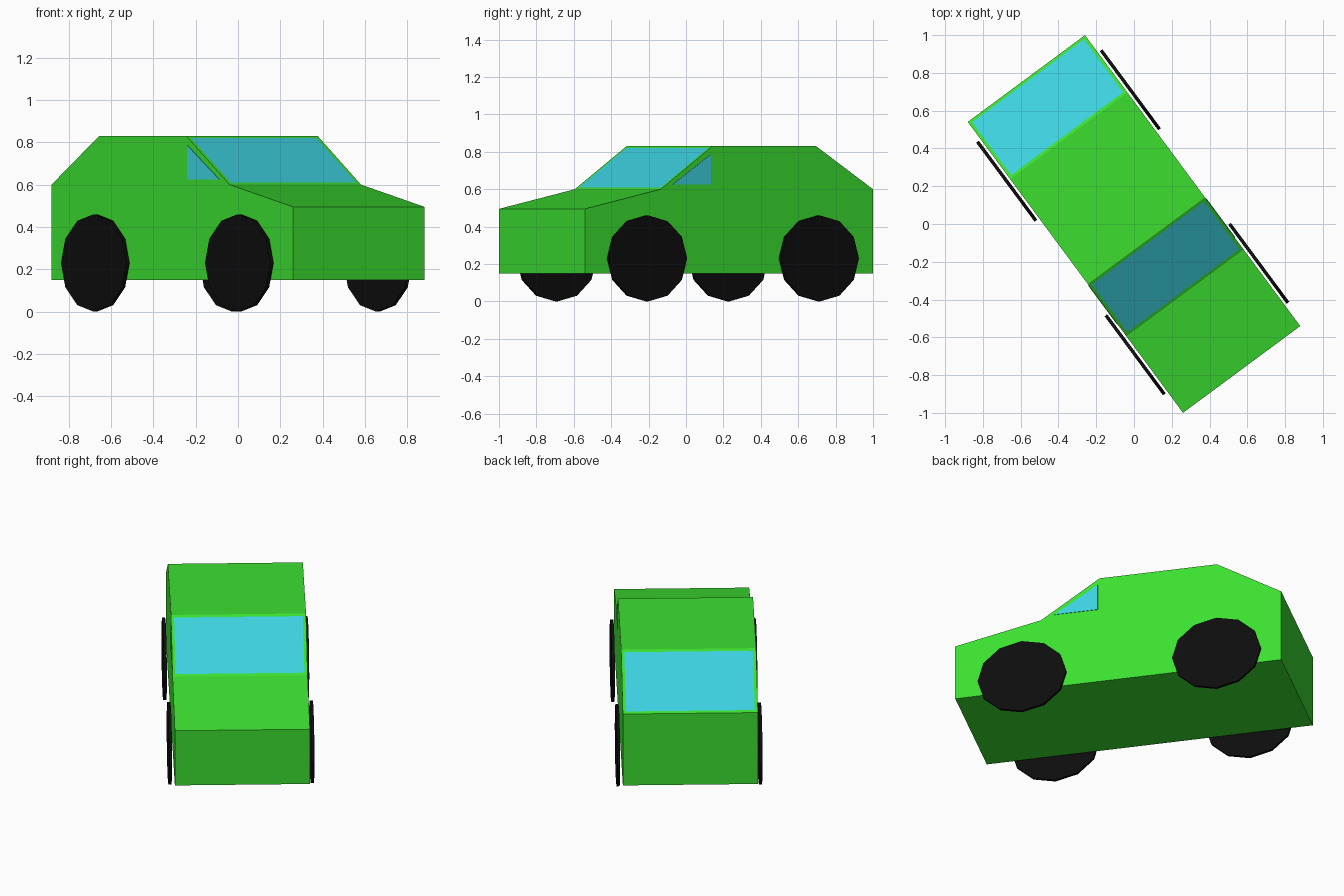
import bpy, bmesh, math
from mathutils import Matrix

cube = bpy.data.objects.get("Cube")
if cube:
    bpy.data.objects.remove(cube, do_unlink=True)

TURN = Matrix.Rotation(math.radians(36.5), 4, 'Z')
HALF_WIDTH = 0.386


def material(name, rgb):
    mat = bpy.data.materials.new(name)
    mat.use_nodes = True
    mat.diffuse_color = (*rgb, 1)
    mat.node_tree.nodes["Principled BSDF"].inputs["Base Color"].default_value = (*rgb, 1)
    return mat


green = material("bright green paint", (0.045, 0.74, 0.03))
glass = material("cyan glass", (0.045, 0.638, 0.74))
rubber = material("black rubber", (0.004, 0.004, 0.004))


def add_object(name, bm, mats):
    """Turn a bmesh into an object set at the car's heading."""
    bmesh.ops.recalc_face_normals(bm, faces=bm.faces)
    mesh = bpy.data.meshes.new(name)
    bm.to_mesh(mesh)
    bm.free()
    for mat in mats:
        mesh.materials.append(mat)
    obj = bpy.data.objects.new(name, mesh)
    obj.matrix_world = TURN
    bpy.context.collection.objects.link(obj)
    return obj


def prism(profile, x0, x1):
    """Extrude a side profile of (y, z) points from x0 to x1."""
    bm = bmesh.new()
    face = bm.faces.new([bm.verts.new((x0, y, z)) for y, z in profile])
    grown = bmesh.ops.extrude_face_region(bm, geom=[face])["geom"]
    verts = [g for g in grown if isinstance(g, bmesh.types.BMVert)]
    bmesh.ops.translate(bm, verts=verts, vec=(x1 - x0, 0, 0))
    bmesh.ops.recalc_face_normals(bm, faces=bm.faces)
    return bm


# Body: side profile across the full width
side = [(-0.958, 0.15), (-0.958, 0.495), (-0.454, 0.60), (-0.11, 0.83),
        (0.58, 0.83), (0.958, 0.60), (0.958, 0.15)]
body = prism(side, -HALF_WIDTH, HALF_WIDTH)

# Windscreen and rear window: inset the two steep slopes beside the roof
slopes = [f for f in body.faces if 0.3 < f.normal.z < 0.95]
bmesh.ops.inset_individual(body, faces=slopes, thickness=0.025)
for f in slopes:
    f.material_index = 1
add_object("car_body", body, [green, glass])

# Side windows and wheels on both sides
window = [(-0.12, 0.625), (-0.12, 0.787), (-0.375, 0.625)]
for label, s in (("left", 1), ("right", -1)):
    plate = prism(window, s * (HALF_WIDTH - 0.002), s * (HALF_WIDTH + 0.003))
    add_object(label + "_side_window", plate, [glass])

    for end, y in (("front", -0.56), ("rear", 0.583)):
        wheel = bmesh.new()
        bmesh.ops.create_cone(wheel, cap_ends=True, segments=12,
                              radius1=1, radius2=1, depth=1)
        place = (Matrix.Translation((s * 0.407, y, 0.23))
                 @ Matrix.Diagonal((0.018, 0.26, 0.23, 1))
                 @ Matrix.Rotation(math.pi / 2, 4, 'Y'))
        wheel.transform(place)
        add_object(end + "_" + label + "_wheel", wheel, [rubber])
